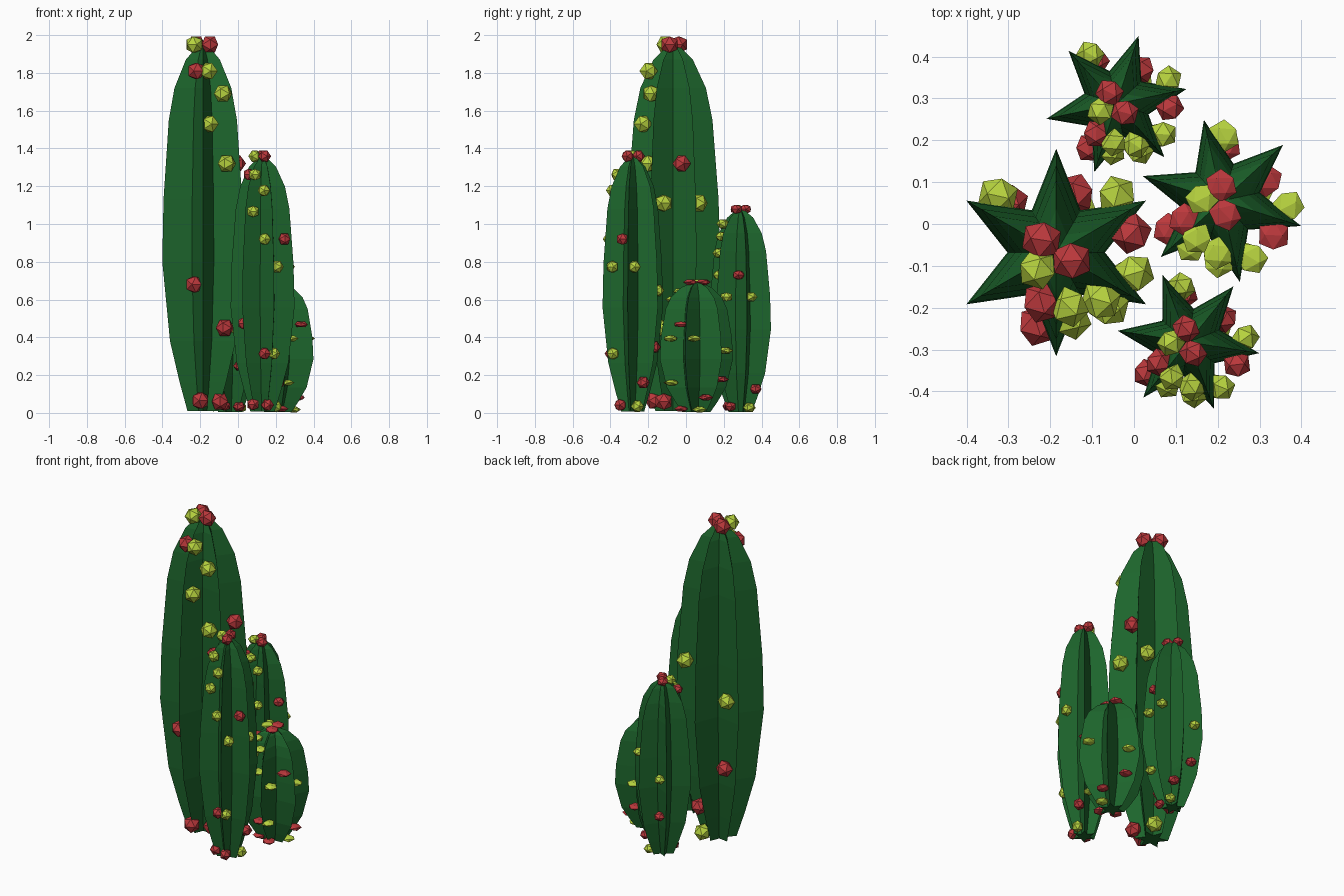
import bpy, bmesh
from math import sin, cos, radians, pi
from mathutils import Matrix, Vector

if "Cube" in bpy.data.objects:
    bpy.data.objects.remove(bpy.data.objects["Cube"])


def material(name, rgb):
    m = bpy.data.materials.new(name)
    m.diffuse_color = (*rgb, 1)
    m.use_nodes = True
    m.node_tree.nodes["Principled BSDF"].inputs["Base Color"].default_value = m.diffuse_color
    return m


GREEN = material("stem_green", (0.012, 0.13, 0.025))
RED = material("flower_red", (0.50, 0.04, 0.045))
YELLOW = material("flower_yellow", (0.48, 0.66, 0.05))

# Rib profile: height, fraction of the full radius
PROFILE = [(0.01, 0.38), (0.16, 0.57), (0.38, 0.81), (0.80, 1.0), (1.13, 0.97),
           (1.55, 0.84), (1.72, 0.70), (1.87, 0.42), (1.93, 0.18)]
APEX, RADIUS, NOTCH, RIBS = 1.95, 0.248, 0.47, 6

# Flower centres relative to the stem axis
RED_FLOWERS = [(-0.035, 0.03, 1.95), (0.037, -0.02, 1.95), (-0.035, -0.12, 1.81),
               (0.18, 0.045, 1.32), (-0.045, -0.175, 0.68), (0.116, -0.12, 0.45),
               (-0.115, 0.12, 0.50), (0.045, 0.14, 0.23), (-0.014, -0.10, 0.065),
               (0.09, -0.05, 0.06)]
YELLOW_FLOWERS = [(-0.045, -0.04, 1.95), (0.03, -0.13, 1.81), (0.106, -0.115, 1.69),
                  (0.036, -0.16, 1.53), (0.126, -0.13, 1.32), (0.186, -0.05, 1.11),
                  (0.145, 0.135, 1.11), (-0.139, 0.135, 0.93), (0.162, -0.065, 0.45),
                  (0.056, 0.092, 0.05)]


def finish(bm, name, mat):
    bmesh.ops.recalc_face_normals(bm, faces=bm.faces)
    me = bpy.data.meshes.new(name)
    bm.to_mesh(me)
    bm.free()
    me.materials.append(mat)
    return me


def stem_mesh():
    # Star cross-section lofted along the profile, closed at both ends
    bm = bmesh.new()
    n = RIBS * 2
    rings = []
    for z, f in PROFILE:
        ring = []
        for i in range(n):
            r = RADIUS * f * (NOTCH if i % 2 else 1)
            a = pi / 2 + i * 2 * pi / n
            ring.append(bm.verts.new((r * cos(a), r * sin(a), z)))
        rings.append(ring)
    for lo, hi in zip(rings, rings[1:]):
        for i in range(n):
            j = (i + 1) % n
            bm.faces.new((lo[i], lo[j], hi[j], hi[i]))
    for ring, z in ((rings[0], PROFILE[0][0]), (rings[-1], APEX)):
        c = bm.verts.new((0, 0, z))
        for i in range(n):
            bm.faces.new((ring[i], ring[(i + 1) % n], c))
    return finish(bm, "stem", GREEN)


def flower_mesh(name, centres, mat):
    # Low-poly balls with a corner pointing away from the stem
    bm = bmesh.new()
    for x, y, z in centres:
        out = Vector((x, y, 0)).to_track_quat('Z', 'Y').to_matrix().to_4x4()
        bmesh.ops.create_icosphere(bm, subdivisions=1, radius=0.05,
                                   matrix=Matrix.Translation((x, y, z)) @ out)
    return finish(bm, name, mat)


meshes = {"stem": stem_mesh(),
          "red_flowers": flower_mesh("red_flowers", RED_FLOWERS, RED),
          "yellow_flowers": flower_mesh("yellow_flowers", YELLOW_FLOWERS, YELLOW)}

# Four cacti: name, position, turn, width scale, height scale
CACTI = [("tall_cactus", (-0.186, -0.068), 0, 1.0, 1.0),
         ("front_cactus", (0.13, -0.282), -39, 0.69, 0.697),
         ("back_cactus", (-0.042, 0.287), -18, 0.69, 0.553),
         ("short_cactus", (0.21, 0.055), -47.5, 0.80, 0.355)]

for name, (x, y), turn, w, h in CACTI:
    for part, me in meshes.items():
        ob = bpy.data.objects.new(f"{name}_{part}", me)
        ob.location = (x, y, 0)
        ob.rotation_euler = (0, 0, radians(turn))
        ob.scale = (w, w, h)
        bpy.context.collection.objects.link(ob)
